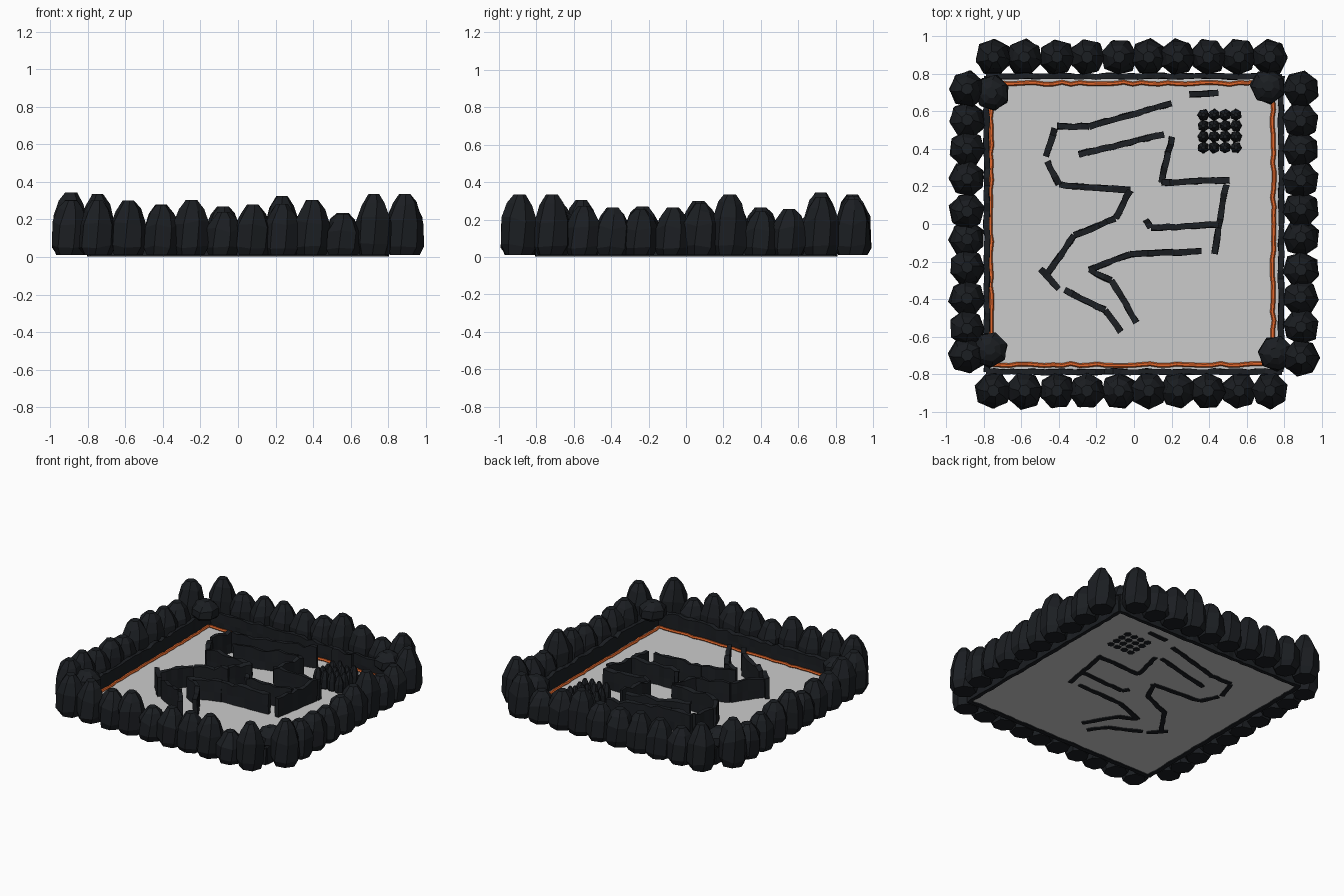
import bpy, bmesh, math, random
from mathutils import Vector

if "Cube" in bpy.data.objects:
    bpy.data.objects.remove(bpy.data.objects["Cube"])

random.seed(7)
R = random.uniform


def material(name, color):
    m = bpy.data.materials.new(name)
    m.diffuse_color = (*color, 1)
    m.use_nodes = True
    m.node_tree.nodes["Principled BSDF"].inputs["Base Color"].default_value = m.diffuse_color
    return m


ROCK = material("dark_rock", (0.011, 0.013, 0.016))
GLOW = material("orange_seam", (0.78, 0.14, 0.025))


def finish(bm, name, mat=None):
    bmesh.ops.recalc_face_normals(bm, faces=bm.faces)
    me = bpy.data.meshes.new(name)
    bm.to_mesh(me)
    bm.free()
    ob = bpy.data.objects.new(name, me)
    bpy.context.collection.objects.link(ob)
    if mat:
        me.materials.append(mat)
    return ob


def skin(bm, rings):
    """Join closed rings of points and cap both ends."""
    vs = [[bm.verts.new(p) for p in ring] for ring in rings]
    n = len(vs[0])
    for a, b in zip(vs, vs[1:]):
        for i in range(n):
            bm.faces.new((a[i], a[(i + 1) % n], b[(i + 1) % n], b[i]))
    bm.faces.new(vs[0])
    bm.faces.new(vs[-1])


def spire(bm, x, y, z0, h, r, n=7):
    """Faceted upright boulder with tapered foot and blunt tip."""
    turn = R(0, 6.28)
    rings = []
    for t, k, jz in ((0, .8, 0), (.16, 1, .04), (.58, .97, .06), (.84, .68, .04), (1, .32, 0)):
        ring = []
        for i in range(n):
            a = turn + 2 * math.pi * i / n
            q = r * k * R(.95, 1.06)
            ring.append((x + q * math.cos(a), y + q * math.sin(a), z0 + h * (t + R(-jz, jz))))
        rings.append(ring)
        turn += .12
    skin(bm, rings)


def jagged_wall(bm, pts, h, w, step=.045):
    """Rough upright wall following a path, with an uneven top."""
    pts = [Vector(p) for p in pts]
    for a, b in zip(pts, pts[1:]):
        d = (b - a).normalized()
        side = Vector((-d.y, d.x))
        n = max(2, round((b - a).length / step))
        rings = []
        for i in range(n + 1):
            c = a.lerp(b, i / n) + side * R(-.003, .003)
            top = h * R(.9, 1.06)
            ring = []
            for s, z in ((-1, .002), (-1, top * .5), (-1, top), (1, top * R(.93, 1.03)),
                         (1, top * .5), (1, .002)):
                p = c + side * s * w / 2 * R(.75, 1.2)
                ring.append((p.x, p.y, z))
            rings.append(ring)
        skin(bm, rings)


# floor slab
bm = bmesh.new()
bmesh.ops.create_cube(bm, size=1)
for v in bm.verts:
    v.co = (v.co.x * 1.57, v.co.y * 1.57, .014 + v.co.z * .008)
finish(bm, "floor")

# outer ring of boulders
front_h = (.335, .3, .28, .305, .27, .28, .325, .305, .235, .335)
side_h = (.335, .305, .265, .27, .265, .3, .335, .265, .255, .345)
front_x = (-.75, -.585, -.41, -.25, -.08, .08, .235, .395, .56, .725)
side_y = (-.71, -.55, -.39, -.235, -.08, .07, .24, .4, .56, .73)
for i in range(10):
    f = R(.85, 1)
    low = i % 2
    for s, name in ((-1, "front_boulder"), (1, "back_boulder")):
        bm = bmesh.new()
        h = front_h[i] * (f if (s > 0) == low else 1)
        spire(bm, front_x[i], s * .89, .01, h - .01, .098)
        finish(bm, f"{name}_{i}", ROCK)
    for s, name in ((-1, "left_boulder"), (1, "right_boulder")):
        bm = bmesh.new()
        h = side_h[i] * (f if (s > 0) == low else 1)
        spire(bm, s * .89, side_y[i] + R(-.01, .01), .01, h - .01, .098)
        finish(bm, f"{name}_{i}", ROCK)

# flatter boulders resting on the inner corners
for i, (x, y) in enumerate(((-.76, .70), (.715, .735), (.755, -.69), (-.77, -.67))):
    bm = bmesh.new()
    spire(bm, x, y, .12, .12, .095)
    finish(bm, f"corner_boulder_{i}", ROCK)

# low rim wall and glowing seam just inside it
bm = bmesh.new()
for s in (-1, 1):
    jagged_wall(bm, ((-.79, s * .788), (.79, s * .788)), .13, .03)
    jagged_wall(bm, ((s * .785, -.79), (s * .785, .79)), .13, .03)
finish(bm, "rim_wall", ROCK)

for name, a, b in (("front_seam", (-.76, -.75), (.745, -.75)), ("back_seam", (-.76, .75), (.745, .75)),
                   ("left_seam", (-.762, -.75), (-.762, .75)), ("right_seam", (.742, -.75), (.742, .75))):
    bm = bmesh.new()
    a, b = Vector(a), Vector(b)
    d = (b - a).normalized()
    side = Vector((-d.y, d.x))
    rings = []
    for i in range(33):
        c = a.lerp(b, i / 32) + side * R(-.006, .006)
        ring = []
        for k in range(6):
            t = k * math.pi / 3
            p = c + side * .012 * math.cos(t)
            ring.append((p.x, p.y, .027 + .01 * math.sin(t)))
        rings.append(ring)
    skin(bm, rings)
    finish(bm, name, GLOW)

# inner maze walls
paths = (
    ((-.41, .52), (-.24, .52), (.2, .645)),
    ((-.42, .51), (-.47, .36)),
    ((-.46, .335), (-.40, .21), (-.02, .18), (-.10, .03), (-.32, -.06), (-.46, -.265)),
    ((-.295, .37), (.16, .48)),
    ((.205, .465), (.145, .22), (.51, .235)),
    ((.49, .21), (.43, -.16)),
    ((.065, .025), (.09, -.02), (.45, -.005)),
    ((.36, -.145), (-.02, -.16), (-.24, -.245), (-.12, -.30), (.015, -.525)),
    ((-.5, -.24), (-.4, -.345)),
    ((-.37, -.35), (-.155, -.46), (-.07, -.575)),
    ((.295, .69), (.45, .70)),
)
for i, p in enumerate(paths):
    bm = bmesh.new()
    jagged_wall(bm, p, .17, .032)
    finish(bm, f"maze_wall_{i}", ROCK)

# clustered block of small stone columns
bm = bmesh.new()
for i in range(4):
    for j in range(4):
        spire(bm, .37 + i * .058, .408 + j * .058, .006, R(.12, .15), .032, 6)
finish(bm, "column_cluster", ROCK)
